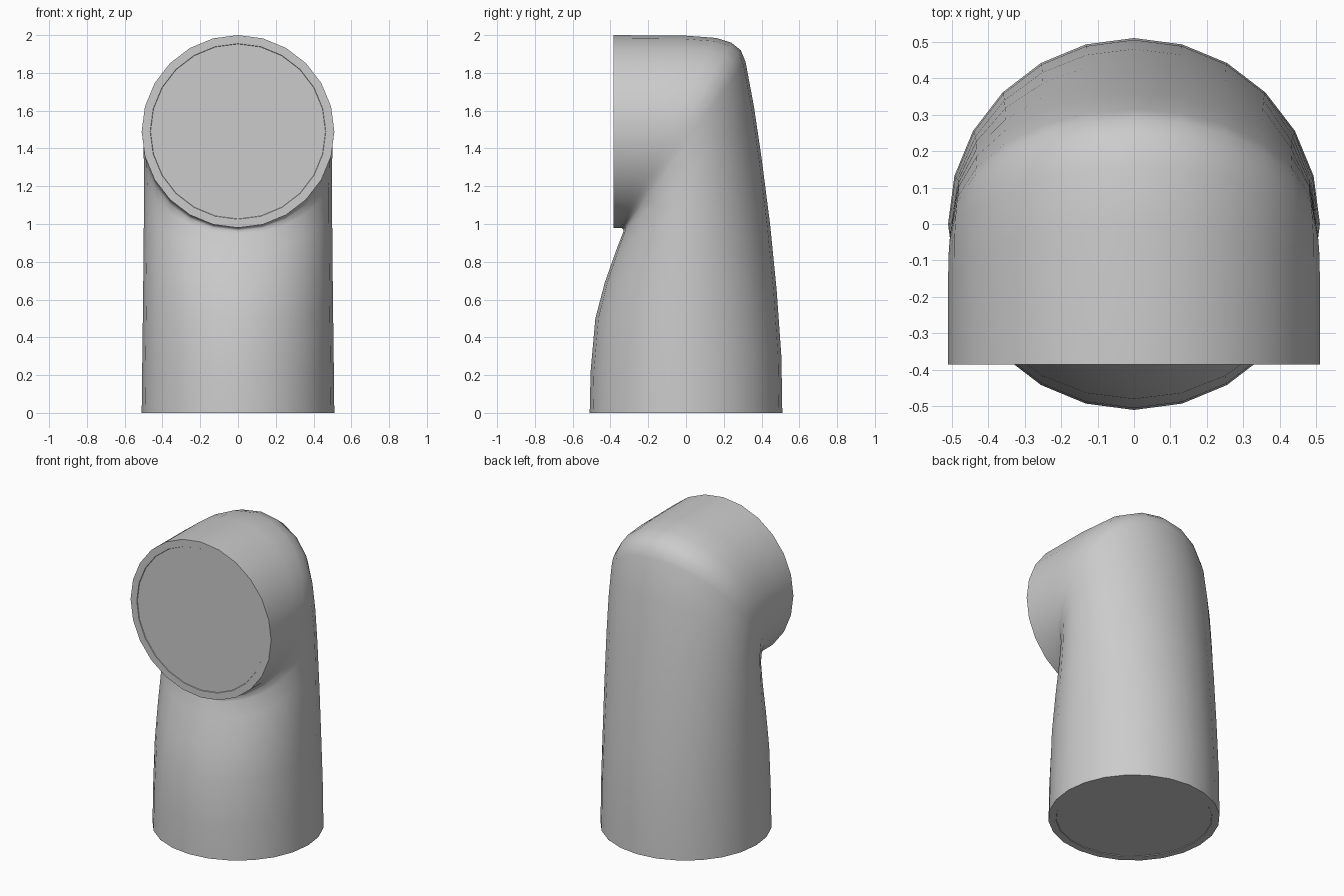
import bpy
import bmesh
import math

cube = bpy.data.objects.get("Cube")
if cube:
    bpy.data.objects.remove(cube, do_unlink=True)

SIDES = 24

grey = bpy.data.materials.new("plain grey")
grey.use_nodes = True
colour = (0.6, 0.6, 0.6, 1)
grey.diffuse_color = colour
grey.node_tree.nodes["Principled BSDF"].inputs["Base Color"].default_value = colour

# Elbow sections: front (y, z), back (y, z), half width in x
sections = [
    ((-0.51, 0), (0.51, 0), 0.51),
    ((-0.505, 0.22), (0.505, 0.3), 0.507),
    ((-0.48, 0.5), (0.48, 0.65), 0.503),
    ((-0.43, 0.69), (0.445, 1.0), 0.5),
    ((-0.37, 0.86), (0.40, 1.35), 0.498),
    ((-0.335, 0.95), (0.36, 1.62), 0.498),
    ((-0.33, 0.965), (0.315, 1.86), 0.5),
    ((-0.332, 0.97), (0.29, 1.92), 0.503),
    ((-0.335, 0.975), (0.24, 1.96), 0.506),
    ((-0.34, 0.978), (0.16, 1.985), 0.509),
    ((-0.35, 0.98), (0, 1.997), 0.51),
    ((-0.385, 0.98), (-0.385, 2.0), 0.51),
]


def ring(bm, front, back, width):
    """Ellipse spanning the front and back points."""
    verts = []
    for i in range(SIDES):
        a = math.tau * i / SIDES
        t = (1 + math.cos(a)) / 2
        verts.append(bm.verts.new((
            width * math.sin(a),
            front[0] + (back[0] - front[0]) * t,
            front[1] + (back[1] - front[1]) * t)))
    return verts


# Bent tube with tapering lower body and round front opening
bm = bmesh.new()
rings = [ring(bm, *s) for s in sections]
for low, high in zip(rings, rings[1:]):
    for i in range(SIDES):
        j = (i + 1) % SIDES
        bm.faces.new((low[i], low[j], high[j], high[i]))

# Closed ends with a narrow rim and a shallow recess
caps = [bm.faces.new(rings[0]), bm.faces.new(rings[-1])]
bmesh.ops.recalc_face_normals(bm, faces=bm.faces[:])
bmesh.ops.inset_individual(bm, faces=caps, thickness=0.045)
bmesh.ops.inset_individual(bm, faces=caps, thickness=0.002, depth=-0.004)

mesh = bpy.data.meshes.new("elbow_pipe")
bm.to_mesh(mesh)
bm.free()
mesh.materials.append(grey)
pipe = bpy.data.objects.new("elbow_pipe", mesh)
bpy.context.collection.objects.link(pipe)

bpy.ops.object.select_all(action="DESELECT")
pipe.select_set(True)
bpy.context.view_layer.objects.active = pipe
bpy.ops.object.shade_smooth_by_angle(angle=math.radians(40))
